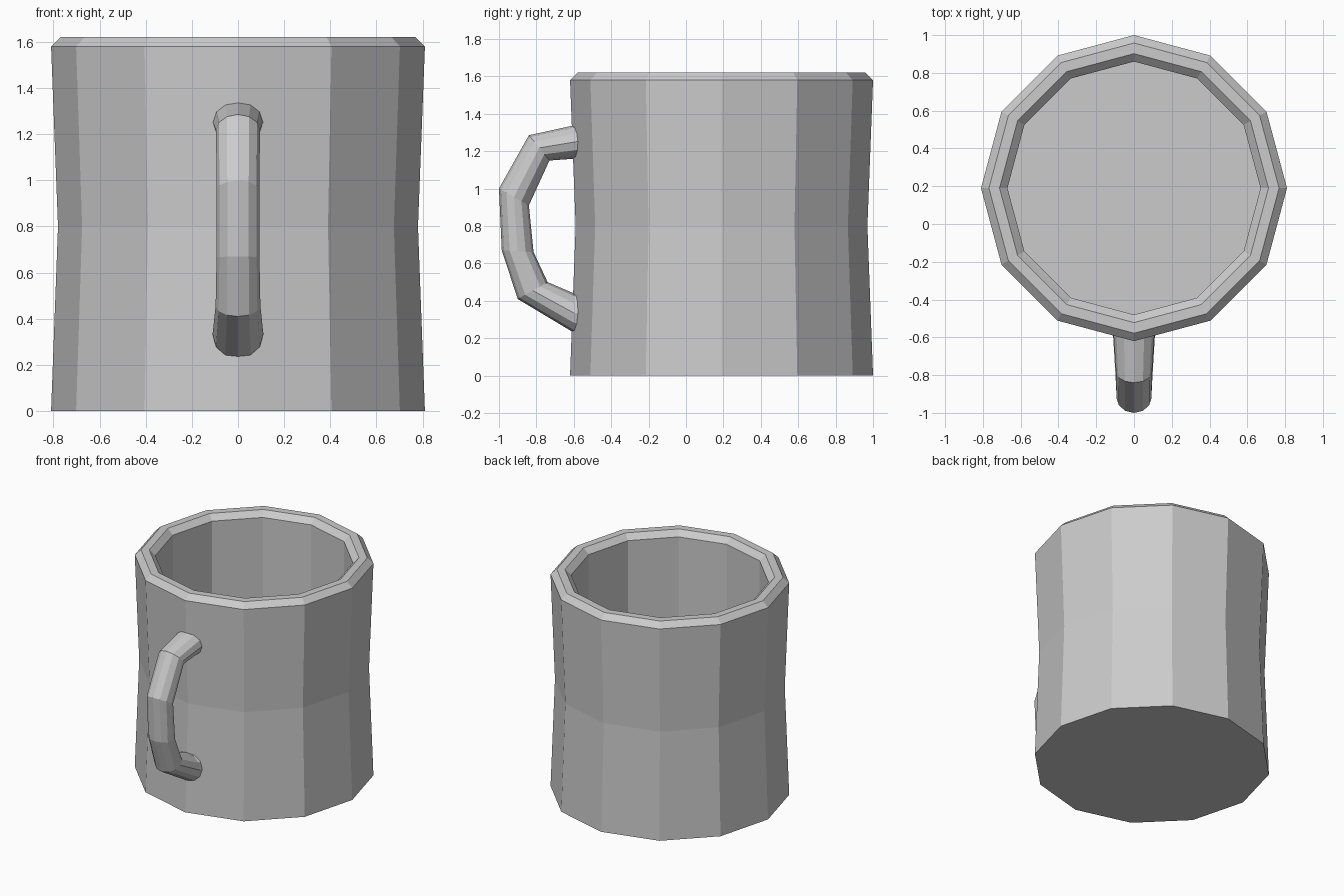
import bpy
import bmesh
from math import sin, cos, tau
from mathutils import Vector

if "Cube" in bpy.data.objects:
    bpy.data.objects.remove(bpy.data.objects["Cube"], do_unlink=True)

SIDES = 12
CENTRE_Y = 0.19

grey = bpy.data.materials.new("plain_grey")
grey.use_nodes = True
colour = (0.6, 0.6, 0.6, 1)
grey.diffuse_color = colour
grey.node_tree.nodes["Principled BSDF"].inputs["Base Color"].default_value = colour


def loft(name, rings):
    """Skin a list of equal-length point rings and cap both ends."""
    bm = bmesh.new()
    loops = [[bm.verts.new(p) for p in ring] for ring in rings]
    for a, b in zip(loops, loops[1:]):
        for i in range(SIDES):
            j = (i + 1) % SIDES
            bm.faces.new((a[i], a[j], b[j], b[i]))
    bm.faces.new(loops[0])
    bm.faces.new(loops[-1])
    bmesh.ops.recalc_face_normals(bm, faces=bm.faces)
    mesh = bpy.data.meshes.new(name)
    bm.to_mesh(mesh)
    bm.free()
    mesh.materials.append(grey)
    obj = bpy.data.objects.new(name, mesh)
    bpy.context.collection.objects.link(obj)
    return obj


# Cup: waisted outside, chamfered rim, straight inside wall and floor
profile = [(0.81, 0), (0.78, 0.8), (0.81, 1.58), (0.768, 1.62),
           (0.712, 1.62), (0.67, 1.58), (0.67, 0.12)]
angles = [tau * i / SIDES for i in range(SIDES)]
loft("cup", [[(r * cos(a), CENTRE_Y + r * sin(a), z) for a in angles]
             for r, z in profile])

# Handle: outer edge (y, z), inner edge (y, z), half width
stations = [
    ((-0.55, 1.347), (-0.55, 1.163), 0.11),
    ((-0.59, 1.34), (-0.59, 1.16), 0.108),
    ((-0.84, 1.285), (-0.73, 1.15), 0.095),
    ((-1.0, 1.0), (-0.84, 0.91), 0.093),
    ((-0.985, 0.67), (-0.815, 0.66), 0.093),
    ((-0.9, 0.41), (-0.74, 0.5), 0.097),
    ((-0.6, 0.23), (-0.6, 0.44), 0.11),
    ((-0.55, 0.21), (-0.55, 0.455), 0.11),
]
rings = []
for outer, inner, width in stations:
    out, inn = Vector((0, *outer)), Vector((0, *inner))
    mid, half = (out + inn) / 2, (out - inn) / 2
    rings.append([mid + half * cos(a) + Vector((width * sin(a), 0, 0))
                  for a in angles])
loft("handle", rings)
